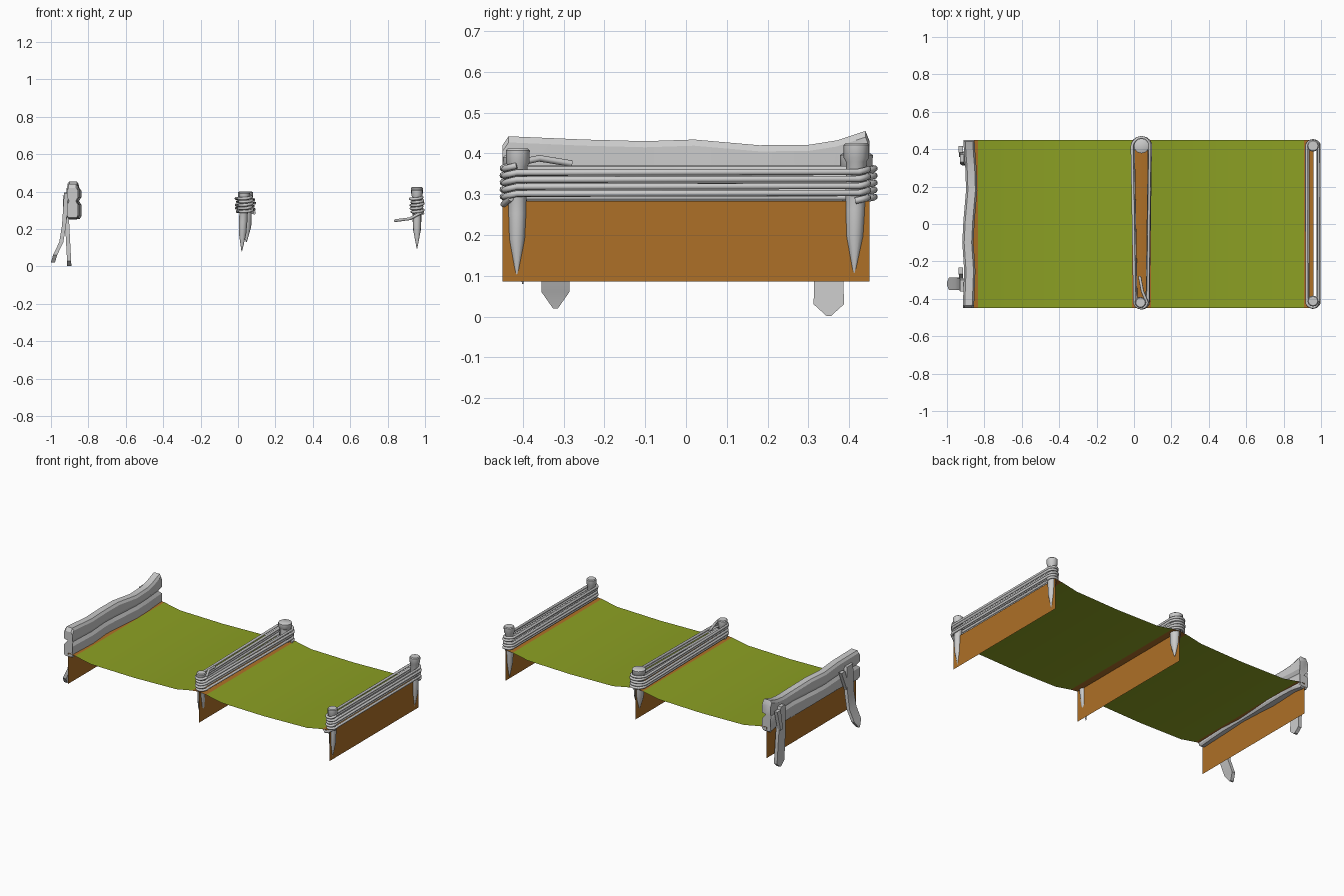
import bpy, bmesh, math
from mathutils import Vector

old = bpy.data.objects.get("Cube")
if old:
    bpy.data.objects.remove(old, do_unlink=True)


def material(name, rgb):
    m = bpy.data.materials.new(name)
    m.use_nodes = True
    m.diffuse_color = (*rgb, 1)
    bsdf = m.node_tree.nodes["Principled BSDF"]
    bsdf.inputs["Base Color"].default_value = (*rgb, 1)
    bsdf.inputs["Roughness"].default_value = 0.8
    return m


GREEN = material("grass green", (0.26, 0.35, 0.017))
BROWN = material("earth brown", (0.42, 0.16, 0.02))
GREY = material("pale grey wood", (0.6, 0.6, 0.6))


def add_mesh(name, bm, mats, angle=40):
    me = bpy.data.meshes.new(name)
    bm.to_mesh(me)
    bm.free()
    for m in mats:
        me.materials.append(m)
    ob = bpy.data.objects.new(name, me)
    bpy.context.collection.objects.link(ob)
    bpy.ops.object.select_all(action='DESELECT')
    ob.select_set(True)
    bpy.context.view_layer.objects.active = ob
    bpy.ops.object.shade_smooth_by_angle(angle=math.radians(angle))
    return ob


def loft(name, rings, angle=40):
    """Join matching rings of points into a capped solid."""
    bm = bmesh.new()
    vs = [[bm.verts.new(p) for p in ring] for ring in rings]
    n = len(vs[0])
    for a, b in zip(vs, vs[1:]):
        for i in range(n):
            j = (i + 1) % n
            bm.faces.new((a[i], a[j], b[j], b[i]))
    bm.faces.new(vs[0][::-1])
    bm.faces.new(vs[-1])
    bmesh.ops.recalc_face_normals(bm, faces=bm.faces)
    return add_mesh(name, bm, [GREY], angle)


def sheet(name, profile, y0, y1, mats, rule=None):
    """Extrude an x-z line along y into a thin surface."""
    bm = bmesh.new()
    rows = [[bm.verts.new((x, y, z)) for y in (y0, y1)] for x, z in profile]
    for a, b in zip(rows, rows[1:]):
        f = bm.faces.new((a[0], b[0], b[1], a[1]))
        if rule:
            f.material_index = rule(f.calc_center_median())
    return add_mesh(name, bm, mats)


# Ground strips: sagging grass with earth ledges over the panels
STEPS = (-0.885, 0.04, 0.96)
HALF, TOP, LOW = 0.45, 0.283, 0.086
profile = []
for a, b in zip(STEPS, STEPS[1:]):
    span = [(a, TOP), (a + 0.05, 0.277), (a + 0.16, 0.255), ((a + b) / 2, 0.25),
            (b - 0.16, 0.257), (b - 0.05, 0.278)]
    profile += span
profile.append((STEPS[-1], TOP))
sheet("ground", profile, -HALF, HALF, [GREEN, BROWN],
      lambda c: int(min(abs(c.x - s) for s in STEPS) < 0.04))

# Earth risers under each ledge
for label, x in zip(("right", "middle", "left"), STEPS):
    sheet(label + "_riser", [(x, LOW), (x, TOP)], -HALF, HALF, [BROWN])


def post(name, tip, top, r):
    """Sharpened stake with a slightly flared head."""
    tip, top = Vector(tip), Vector(top)
    shape = ((0, 0.06), (0.3, 0.75), (0.5, 0.85), (0.86, 0.9), (0.89, 1.1), (0.985, 1.12), (1, 0.95))
    rings = []
    for t, s in shape:
        c = tip.lerp(top, t)
        rings.append([(c.x + r * s * math.cos(k * math.tau / 12),
                       c.y + r * s * math.sin(k * math.tau / 12), c.z) for k in range(12)])
    loft(name, rings)


post("left_front_post", (0.957, -0.415, 0.095), (0.957, -0.412, 0.412), 0.026)
post("left_back_post", (0.957, 0.412, 0.1), (0.957, 0.418, 0.425), 0.028)
post("middle_front_post", (0.02, -0.4, 0.08), (0.035, -0.42, 0.395), 0.026)
post("middle_back_post", (0.045, 0.41, 0.13), (0.04, 0.418, 0.4), 0.036)


def rope(name, pts, r=0.008):
    cu = bpy.data.curves.new(name, 'CURVE')
    cu.dimensions = '3D'
    cu.bevel_depth = r
    cu.bevel_resolution = 2
    cu.use_fill_caps = True
    sp = cu.splines.new('POLY')
    sp.points.add(len(pts) - 1)
    for p, co in zip(sp.points, pts):
        p.co = (*co, 1)
    sp.use_smooth = True
    ob = bpy.data.objects.new(name, cu)
    bpy.context.collection.objects.link(ob)


def coil(name, x, rf, rb, z0, z1, turns=5):
    """Rope wound round a front and a back post."""
    pts, n = [], 24
    for k in range(turns * n + 1):
        a = math.tau * k / n
        back = math.sin(a) >= 0
        r = rb if back else rf
        y = (0.415 if back else -0.415) + r * math.sin(a)
        bulge = 0.004 * math.sin(a * 1.37)
        pts.append((x + (r + bulge) * math.cos(a), y, z0 + (z1 - z0) * k / (turns * n)
                    + 0.004 * math.sin(a)))
    rope(name, pts)


coil("left_rope", 0.957, 0.03, 0.031, 0.284, 0.37)
coil("middle_rope", 0.04, 0.034, 0.047, 0.285, 0.372)
rope("left_rope_end", [(0.985, -0.43, 0.29), (0.955, -0.447, 0.275), (0.92, -0.43, 0.255),
                       (0.84, -0.35, 0.245)])
rope("middle_rope_end", [(0.07, -0.42, 0.375), (0.045, -0.36, 0.388), (0.03, -0.28, 0.375)])

# Rough headboard plank with split ends: y, x, bottom, top, notch depth
stations = ((-0.45, -0.885, 0.262, 0.42), (-0.435, -0.885, 0.255, 0.442), (-0.25, -0.878, 0.262, 0.434),
            (-0.1, -0.888, 0.27, 0.43), (0.02, -0.882, 0.265, 0.434), (0.18, -0.868, 0.255, 0.42),
            (0.3, -0.872, 0.26, 0.421), (0.37, -0.878, 0.262, 0.432), (0.44, -0.882, 0.252, 0.455),
            (0.45, -0.882, 0.26, 0.43))
rings = []
for y, x, lo, hi in stations:
    mid = 0.35
    inner = y * (0.95 if abs(y) > 0.43 else 1)
    t = 0.03
    rings.append([(x - t, y, lo + 0.012), (x - t + 0.008, y, lo), (x + t - 0.008, y, lo),
                  (x + t, y, lo + 0.012), (x + t, y, mid - 0.02), (x + t - 0.012, inner, mid),
                  (x + t, y, mid + 0.02), (x + t, y, hi - 0.015), (x + t - 0.01, y, hi),
                  (x - t + 0.01, y, hi), (x - t, y, hi - 0.015), (x - t, y, mid + 0.02),
                  (x - t + 0.012, inner, mid), (x - t, y, mid - 0.02)])
loft("headboard", rings, 30)


def slat(name, path, t=0.011):
    """Flat board through x, y, z, half-width stations."""
    loft(name, [[(x - t, y - w, z), (x + t, y - w, z), (x + t, y + w, z), (x - t, y + w, z)]
                for x, y, z, w in path], 30)


# Splayed legs and short cleats behind the headboard
slat("back_leg", [(-0.902, 0.35, 0.002, 0.006), (-0.903, 0.35, 0.03, 0.037), (-0.912, 0.35, 0.2, 0.035),
                  (-0.92, 0.35, 0.37, 0.028), (-0.92, 0.352, 0.395, 0.02)])
slat("front_leg", [(-0.99, -0.32, 0.02, 0.006), (-0.978, -0.32, 0.06, 0.034), (-0.945, -0.32, 0.13, 0.034),
                   (-0.93, -0.32, 0.22, 0.032), (-0.92, -0.325, 0.37, 0.032), (-0.918, -0.33, 0.392, 0.03)])
slat("back_cleat", [(-0.925, 0.37, 0.25, 0.012), (-0.926, 0.4, 0.38, 0.018)])
slat("front_cleat", [(-0.925, -0.3, 0.25, 0.012), (-0.926, -0.25, 0.38, 0.018)])
